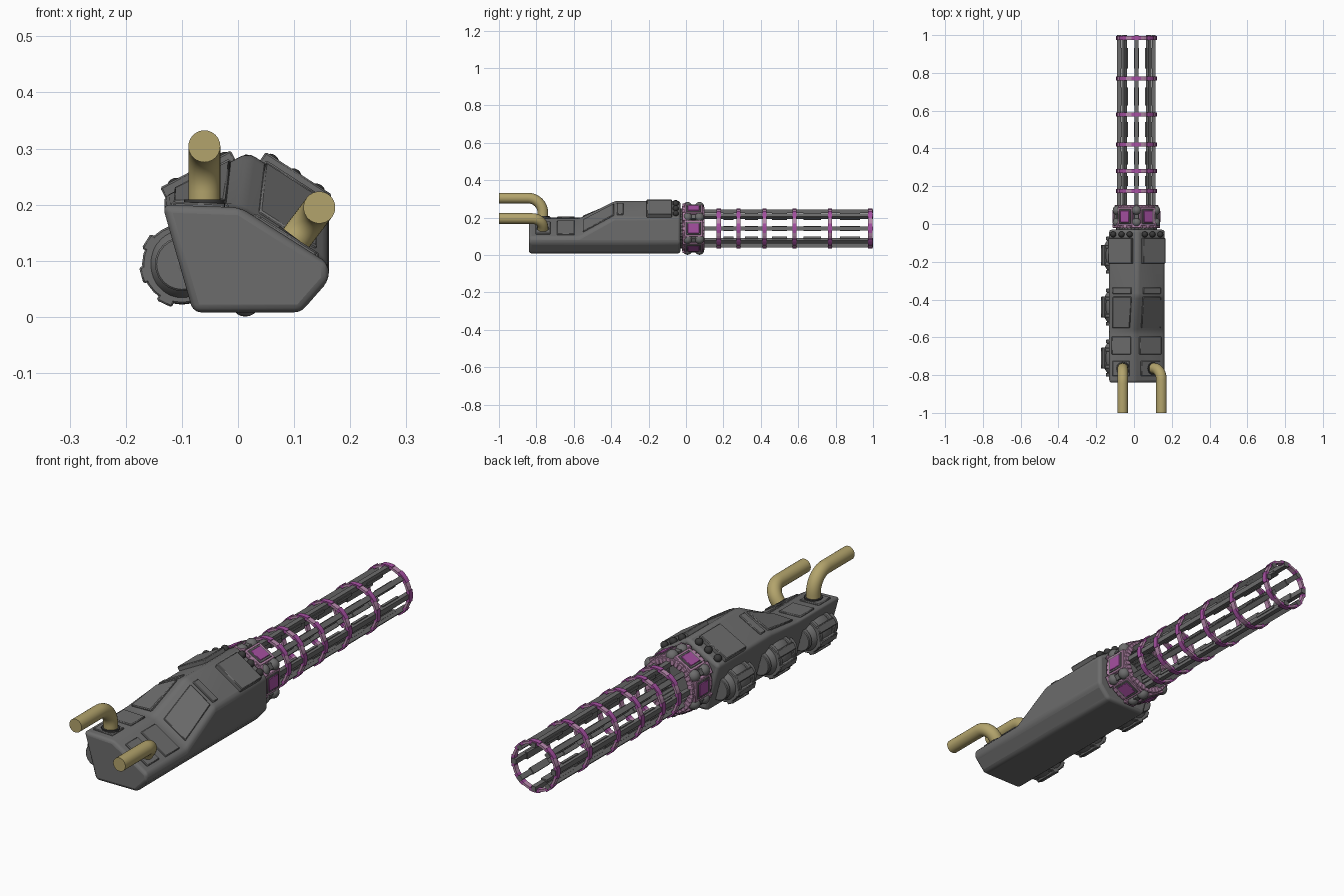
import bpy, bmesh, math
from mathutils import Vector, Matrix

if "Cube" in bpy.data.objects:
    bpy.data.objects.remove(bpy.data.objects["Cube"])

def material(name, c):
    m = bpy.data.materials.new(name)
    m.diffuse_color = (*c, 1)
    m.use_nodes = True
    m.node_tree.nodes["Principled BSDF"].inputs["Base Color"].default_value = m.diffuse_color
    return m

GREY = material("gunmetal grey", (0.15, 0.15, 0.15))
DARK = material("dark grey", (0.04, 0.04, 0.04))
TAN = material("brass tan", (0.45, 0.37, 0.15))
PINK = material("pale pink", (0.48, 0.25, 0.42))
MAGENTA = material("magenta", (0.38, 0.08, 0.36))
CX, CZ = 0.013, 0.142          # barrel axis

def finish(bm, name, mats, bevel=0, segs=2, smooth=True):
    bmesh.ops.recalc_face_normals(bm, faces=bm.faces[:])
    me = bpy.data.meshes.new(name)
    bm.to_mesh(me)
    bm.free()
    for m in mats:
        me.materials.append(m)
    ob = bpy.data.objects.new(name, me)
    bpy.context.collection.objects.link(ob)
    if bevel:
        b = ob.modifiers.new("bevel", 'BEVEL')
        b.width, b.segments, b.limit_method, b.angle_limit = bevel, segs, 'ANGLE', math.radians(20)
    if smooth:
        bpy.ops.object.select_all(action='DESELECT')
        ob.select_set(True)
        bpy.context.view_layer.objects.active = ob
        bpy.ops.object.shade_smooth_by_angle(angle=math.radians(35))
    return ob

def set_mat(verts, mat):
    for f in {f for v in verts for f in v.link_faces}:
        f.material_index = mat

def radial(a, r, y):
    """Frame on the barrel axis: local x points outward at angle a."""
    return (Matrix.Translation((CX + r * math.cos(a), y, CZ + r * math.sin(a)))
            @ Matrix.Rotation(-a, 4, 'Y'))

def box(bm, mtx, size, mat=0):
    r = bmesh.ops.create_cube(bm, size=1, matrix=mtx @ Matrix.Diagonal((*size, 1)))
    set_mat(r["verts"], mat)

def ball(bm, loc, size, mat=0, u=16, v=10):
    r = bmesh.ops.create_uvsphere(bm, u_segments=u, v_segments=v, radius=1,
                                  matrix=Matrix.Translation(loc) @ Matrix.Diagonal((*size, 1)))
    set_mat(r["verts"], mat)

def ring(bm, r0, y0, y1, n, rule):
    """Square-section ring; rule(i) gives (outer radius, material) of segment i."""
    for i in range(n):
        r1, mat = rule(i)
        vs = []
        for k in (i - 0.5, i + 0.5):
            a = k * math.tau / n
            vs.append([bm.verts.new((CX + r * math.cos(a), y, CZ + r * math.sin(a)))
                       for r, y in ((r0, y0), (r1, y0), (r1, y1), (r0, y1))])
        p, q = vs
        fs = [bm.faces.new((p[j], p[(j + 1) % 4], q[(j + 1) % 4], q[j])) for j in range(4)]
        fs += [bm.faces.new(p), bm.faces.new(q)]
        for f in fs:
            f.material_index = mat

# Body: a lofted casing, low at the back and humped towards the barrels
def section(y):
    t = min(1, max(0, (y + 0.57) / 0.19))
    return [Vector((x, y, z)) for x, z in (
        (-0.08, 0.008), (0.112, 0.008), (0.162, 0.065), (0.162, 0.095 + 0.105 * t),
        (0.004 + 0.014 * t, 0.195 + 0.098 * t), (-0.135, 0.2 + 0.012 * t))]

bm = bmesh.new()
loops = [[bm.verts.new(p) for p in section(y)] for y in (-0.84, -0.57, -0.38, -0.03)]
for a, b in zip(loops, loops[1:]):
    for i in range(6):
        bm.faces.new((a[i], a[(i + 1) % 6], b[(i + 1) % 6], b[i]))
bm.faces.new(loops[0])
bm.faces.new(loops[-1])
finish(bm, "body", [GREY], 0.016, 3)

# Raised panels on the two upper slopes
def on_slope(side, y, t):
    s = section(y)
    return s[4].lerp(s[3 if side > 0 else 5], t)

def slope_normal(side, y):
    a, b = on_slope(side, y, 0), on_slope(side, y, 1)
    n = (b - a).cross(on_slope(side, y + 0.01, 0.5) - on_slope(side, y, 0.5)).normalized()
    return n if n.z > 0 else -n

def panel(bm, side, y0, y1, t0, t1, h):
    n = slope_normal(side, (y0 + y1) / 2)
    base = [on_slope(side, y, t) for y, t in ((y0, t0), (y0, t1), (y1, t1), (y1, t0))]
    lo = [bm.verts.new(p - n * 0.01) for p in base]
    hi = [bm.verts.new(p + n * h) for p in base]
    bm.faces.new(lo)
    bm.faces.new(hi)
    for i in range(4):
        j = (i + 1) % 4
        bm.faces.new((lo[i], lo[j], hi[j], hi[i]))

bm = bmesh.new()
for side in (-1, 1):
    panel(bm, side, -0.21, -0.075, 0.15, 0.97, 0.018)
    panel(bm, side, -0.37, -0.335, 0.2, 0.85, 0.006)
    panel(bm, side, -0.55, -0.385, 0.2, 0.85, 0.006)
    panel(bm, side, -0.69, -0.595, 0.15, 0.88, 0.006)
    panel(bm, side, -0.805, -0.725, 0.2, 0.85, 0.006)
finish(bm, "top_panels", [GREY], 0.003, 1)

bm = bmesh.new()
for side in (-1, 1):
    for t in (0.25, 0.53, 0.82):
        ball(bm, on_slope(side, -0.055, t) + slope_normal(side, -0.055) * 0.006, [0.016] * 3)
finish(bm, "front_knobs", [DARK])

# Three ribbed domes along the left side
bm = bmesh.new()
for yc in (-0.165, -0.44, -0.71):
    ball(bm, (-0.1, yc, 0.094), (0.067, 0.1, 0.072), 0, 28, 18)
    for dy, r in ((-0.045, 0.071), (0.045, 0.071), (-0.088, 0.048), (0.088, 0.048)):
        bmesh.ops.create_cone(bm, cap_ends=True, segments=24, radius1=r, radius2=r, depth=0.02,
                              matrix=Matrix.Translation((-0.1, yc + dy, 0.094))
                              @ Matrix.Rotation(math.pi / 2, 4, 'X'))
    for deg in (148, 195, 245):
        a = math.radians(deg)
        box(bm, Matrix.Translation((-0.1 + 0.068 * math.cos(a), yc, 0.094 + 0.071 * math.sin(a)))
            @ Matrix.Rotation(-a, 4, 'Y'), (0.014, 0.11, 0.03))
finish(bm, "side_domes", [GREY], 0.003, 1)

# Two bent pipes with their sockets
for name, base, corner, bend in (("left_pipe", (-0.06, 0.19), (-0.06, 0.304), 0.08),
                                 ("right_pipe", (0.092, 0.125), (0.145, 0.195), 0.06)):
    y = -0.765
    b, c = Vector((base[0], y, base[1])), Vector((corner[0], y, corner[1]))
    d, back = (c - b).normalized(), Vector((0, -1, 0))
    centre = c - d * bend + back * bend
    path = [b - d * 0.02]
    for i in range(11):
        a = i / 10 * math.pi / 2
        path.append(centre - back * bend * math.cos(a) + d * bend * math.sin(a))
    path.append(Vector((c.x, -1, c.z)))
    side = d.cross(back)
    bm = bmesh.new()
    rows = []
    for i, p in enumerate(path):
        tan = (path[min(i + 1, 12)] - path[max(i - 1, 0)]).normalized()
        if i == 12:
            tan = back
        up = tan.cross(side)
        rows.append([bm.verts.new(p + 0.0285 * (side * math.cos(k * math.tau / 24) + up * math.sin(k * math.tau / 24)))
                     for k in range(24)])
    for p, q in zip(rows, rows[1:]):
        for k in range(24):
            bm.faces.new((p[k], p[(k + 1) % 24], q[(k + 1) % 24], q[k]))
    bm.faces.new(rows[0])
    bm.faces.new(rows[-1])
    finish(bm, name, [TAN])
    bm = bmesh.new()
    bmesh.ops.create_cone(bm, cap_ends=True, segments=12, radius1=0.038, radius2=0.036, depth=0.03,
                          matrix=Matrix.Translation(b + d * 0.004) @ d.to_track_quat('Z', 'Y').to_matrix().to_4x4())
    finish(bm, name + "_socket", [DARK])

# Collar: drum, pink end rings, six framed windows and knobs between them
bm = bmesh.new()
ring(bm, 0.085, -0.05, 0.09, 36, lambda i: (0.108, 0))
ring(bm, 0.09, -0.022, 0.0, 36, lambda i: (0.121, 1))
ring(bm, 0.09, 0.078, 0.1, 36, lambda i: (0.116, 1))
for k in range(6):
    a = k * math.pi / 3
    box(bm, radial(a, 0.111, 0.04), (0.02, 0.1, 0.088), 1)
    box(bm, radial(a, 0.114, 0.04), (0.02, 0.078, 0.07), 0)
    box(bm, radial(a, 0.117, 0.04), (0.02, 0.062, 0.054), 2)
    a += math.pi / 6
    for y in (0.008, 0.072):
        p = radial(a, 0.116, y).translation
        ball(bm, p, [0.0255] * 3, 0)
    box(bm, radial(a, 0.117, 0.04), (0.022, 0.07, 0.026), 0)
    box(bm, radial(a, 0.122, -0.008), (0.02, 0.024, 0.05), 1)
finish(bm, "collar", [GREY, PINK, MAGENTA], 0.002, 1)

# Eight barrel rods with inner stepped plates
hoops = (0.175, 0.28, 0.42, 0.58, 0.77, 0.985)
bm = bmesh.new()
for k in range(8):
    a = k * math.pi / 4
    box(bm, radial(a, 0.092, 0.54), (0.02, 0.92, 0.021))
    for y0, y1 in zip(hoops, hoops[1:]):
        box(bm, radial(a, 0.083, (y0 + y1) / 2), (0.012, (y1 - y0) * 0.5, 0.028))
finish(bm, "barrel_rods", [GREY], smooth=False)

# Six hoops holding the rods, magenta clamps over each rod
bm = bmesh.new()
for y in hoops:
    ring(bm, 0.094, y - 0.011, y + 0.011, 40,
         lambda i: (0.108, 1) if i % 5 in (0, 1, 4) else (0.104, 0))
finish(bm, "barrel_hoops", [PINK, MAGENTA], smooth=False)
